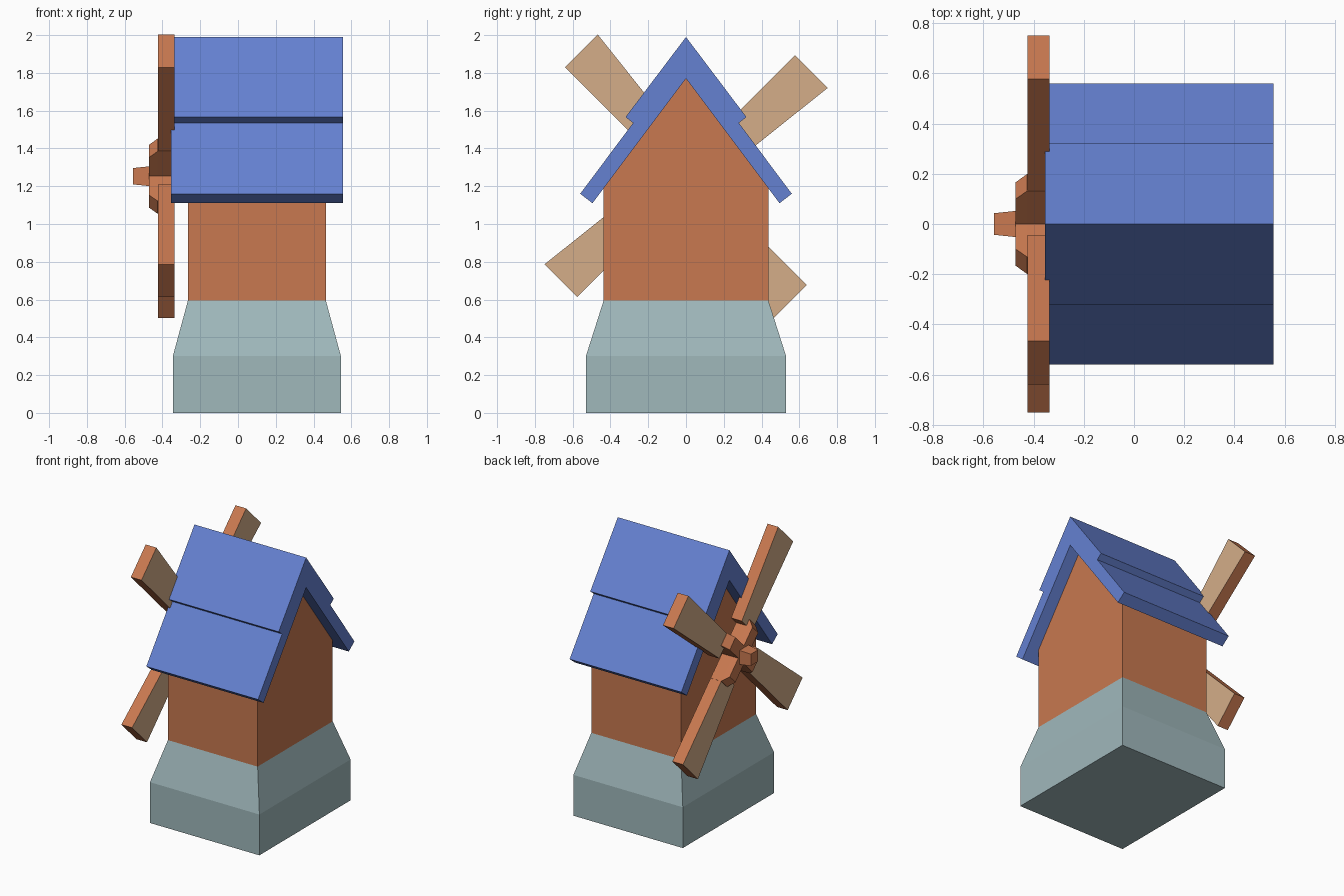
import bpy, bmesh
from math import radians
from mathutils import Matrix, Vector

if "Cube" in bpy.data.objects:
    bpy.data.objects.remove(bpy.data.objects["Cube"])


def material(name, rgb):
    m = bpy.data.materials.new(name)
    m.diffuse_color = (*rgb, 1)
    m.use_nodes = True
    m.node_tree.nodes["Principled BSDF"].inputs["Base Color"].default_value = m.diffuse_color
    return m


ORANGE = material("orange_wood", (0.58, 0.19, 0.08))
TAN = material("tan_wood", (0.66, 0.42, 0.25))
BLUE = material("blue_roof", (0.13, 0.22, 0.64))
STONE = material("pale_stone", (0.35, 0.48, 0.50))


def loft(name, rings, side_mat, cap_mat=None, matrix=None):
    """Join equal-length rings of points with side faces and cap both ends."""
    bm = bmesh.new()
    loops = [[bm.verts.new(p) for p in ring] for ring in rings]
    n = len(loops[0])
    for a, b in zip(loops, loops[1:]):
        for i in range(n):
            j = (i + 1) % n
            bm.faces.new((a[i], a[j], b[j], b[i]))
    for cap in (loops[0], loops[-1]):
        bm.faces.new(cap).material_index = 1 if cap_mat else 0
    bmesh.ops.recalc_face_normals(bm, faces=bm.faces)
    mesh = bpy.data.meshes.new(name)
    bm.to_mesh(mesh)
    bm.free()
    mesh.materials.append(side_mat)
    if cap_mat:
        mesh.materials.append(cap_mat)
    obj = bpy.data.objects.new(name, mesh)
    bpy.context.collection.objects.link(obj)
    if matrix:
        obj.matrix_world = matrix
    return obj


def at_x(x, profile):
    return [(x, y, z) for y, z in profile]


def rect_z(z, hx, hy, cx=0.1):
    return [(cx + sx * hx, sy * hy, z)
            for sx, sy in ((-1, -1), (1, -1), (1, 1), (-1, 1))]


def mirrored(half):
    """Mirror a (y, z) half profile across y = 0, keeping centre points single."""
    return half + [(-y, z) for y, z in reversed(half) if y > 0]


# Stone base: straight plinth, then taper
loft("base", [rect_z(0, 0.445, 0.53), rect_z(0.3, 0.445, 0.53),
              rect_z(0.595, 0.365, 0.436)], STONE)

# Gabled house body
gable = mirrored([(0, 1.77), (0.436, 1.19), (0.436, 0.595)])
loft("body", [at_x(-0.265, gable), at_x(0.465, gable)], ORANGE)

# Stepped two-tier roof
outer = [(0, 1.99), (0.32, 1.566), (0.28, 1.535), (0.56, 1.16), (0.495, 1.11)]
roof = outer + [(0, 1.77)] + [(-y, z) for y, z in reversed(outer[1:])]
loft("roof", [at_x(-0.354, roof), at_x(0.555, roof)], BLUE)

# Sail axis
CENTRE = Vector((0, 0, 1.253))


def spin(degrees):
    return Matrix.Translation(CENTRE) @ Matrix.Rotation(radians(degrees), 4, 'X')


# Four tapered sails with tan faces and orange edges
sail = [(0.185, -0.045), (0.86, -0.045), (0.86, 0.0), (0.86, -0.045)]
sail = [(0.185, 0.045), (0.86, 0.045), (0.86, -0.2), (0.185, -0.124)]
for k in range(4):
    loft(f"sail_{k + 1}", [at_x(-0.424, sail), at_x(-0.337, sail)],
         ORANGE, TAN, spin(45 + 90 * k))


# Cross-shaped sail holder with bevelled arm ends
def cross(x, reach, w):
    arm = [Vector((x, reach, -w)), Vector((x, reach, w)), Vector((x, w, w))]
    return [Matrix.Rotation(radians(90 * k), 3, 'X') @ p
            for k in range(4) for p in arm]


loft("sail_holder", [cross(-0.472, 0.187, 0.047), cross(-0.426, 0.233, 0.048),
                     cross(-0.34, 0.233, 0.048)], ORANGE, None, spin(45))


# Square axle with tapered nose, running back to the wall
def square(x, h):
    return at_x(x, [(-h, -h), (h, -h), (h, h), (-h, h)])


loft("axle", [square(-0.557, 0.043), square(-0.472, 0.052),
              square(-0.26, 0.052)], ORANGE, None, spin(0))
